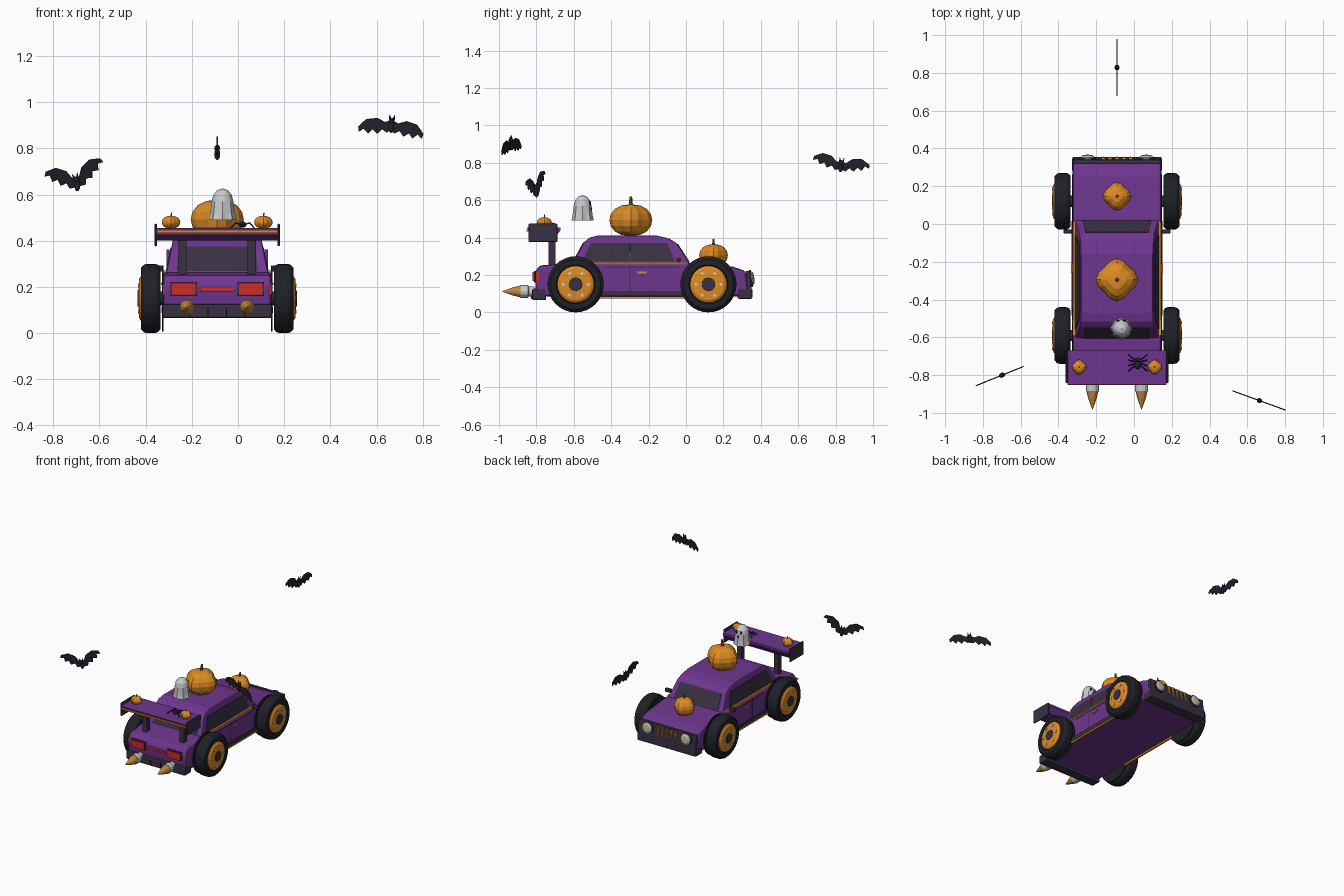
import bpy, bmesh, math
from mathutils import Vector, Matrix

cube = bpy.data.objects.get("Cube")
if cube:
    bpy.data.objects.remove(cube)

CX = -0.09  # centre line of the car


def material(name, rgb):
    m = bpy.data.materials.new(name)
    m.use_nodes = True
    m.diffuse_color = (*rgb, 1)
    m.node_tree.nodes["Principled BSDF"].inputs["Base Color"].default_value = (*rgb, 1)
    return m


PURPLE = material("purple paint", (.155, .036, .275))
TRIM = material("dark trim", (.04, .03, .055))
TYRE = material("tyre rubber", (.014, .015, .021))
ORANGE = material("pumpkin orange", (.73, .26, .018))
RED = material("tail light red", (.62, .025, .016))
PALE = material("pale grey", (.58, .59, .61))
CREAM = material("headlight cream", (.5, .47, .34))
BLACK = material("bat black", (.016, .014, .024))
STEM = material("stem brown", (.22, .11, .025))
GOLD = material("flame gold", (.55, .25, .045))


def finish(name, bm, mat, bevel=0):
    bmesh.ops.recalc_face_normals(bm, faces=bm.faces)
    me = bpy.data.meshes.new(name)
    bm.to_mesh(me)
    bm.free()
    me.materials.append(mat)
    ob = bpy.data.objects.new(name, me)
    bpy.context.collection.objects.link(ob)
    if bevel:
        mod = ob.modifiers.new("bevel", 'BEVEL')
        mod.width, mod.segments, mod.limit_method = bevel, 2, 'ANGLE'
    return ob


def box(name, centre, size, mat, bevel=0):
    bm = bmesh.new()
    bmesh.ops.create_cube(bm, size=1, matrix=Matrix.Translation(centre) @ Matrix.Diagonal((*size, 1)))
    return finish(name, bm, mat, bevel)


def slab(name, corners, thick, mat, xf=Matrix()):
    """Flat polygon thickened evenly about its plane."""
    bm = bmesh.new()
    face = bm.faces.new([bm.verts.new(xf @ Vector(c)) for c in corners])
    face.normal_update()
    n = face.normal.copy()
    bmesh.ops.translate(bm, verts=bm.verts, vec=-n * thick / 2)
    new = bmesh.ops.extrude_face_region(bm, geom=[face], use_keep_orig=True)["geom"]
    bmesh.ops.translate(bm, verts=[v for v in new if isinstance(v, bmesh.types.BMVert)], vec=n * thick)
    return finish(name, bm, mat)


def prism(name, profile, half, mat, bevel=0):
    """Side profile (y, z) spanned across the car; half gives the half width at z."""
    bm = bmesh.new()
    a, b = [[bm.verts.new((CX + s * half(z), y, z)) for y, z in profile] for s in (-1, 1)]
    bm.faces.new(a)
    bm.faces.new(b[::-1])
    for i in range(len(a)):
        bm.faces.new((a[i - 1], a[i], b[i], b[i - 1]))
    return finish(name, bm, mat, bevel)


def lathe(name, profile, origin, axis, mat, n=24, lobe=lambda t, h: 1):
    """Profile (radius, height) spun around an axis."""
    xf = Matrix.Translation(origin) @ Vector(axis).to_track_quat('Z', 'Y').to_matrix().to_4x4()
    bm = bmesh.new()
    rings = []
    for r, h in profile:
        ring = []
        for i in range(n):
            t = math.tau * i / n
            k = r * lobe(t, h)
            ring.append(bm.verts.new(xf @ Vector((k * math.cos(t), k * math.sin(t), h))))
        rings.append(ring)
    for lo, hi in zip(rings, rings[1:]):
        for i in range(n):
            bm.faces.new((lo[i - 1], lo[i], hi[i], hi[i - 1]))
    bmesh.ops.remove_doubles(bm, verts=bm.verts, dist=1e-5)
    return finish(name, bm, mat)


def rod(name, p, q, r, mat, n=12, r2=None):
    p, q = Vector(p), Vector(q)
    length = (q - p).length
    return lathe(name, [(0, 0), (r, 0), (r if r2 is None else r2, length), (0, length)], p, q - p, mat, n)


def ball(name, centre, radii, mat, seg=12):
    bm = bmesh.new()
    bmesh.ops.create_uvsphere(bm, u_segments=seg, v_segments=8, radius=1,
                              matrix=Matrix.Translation(centre) @ Matrix.Diagonal((*radii, 1)))
    return finish(name, bm, mat)


# Body shell, sills and underside
prism("body", [(-.80, .085), (-.81, .21), (-.785, .25), (-.62, .265), (.03, .265),
               (.25, .245), (.32, .22), (.335, .085)], lambda z: .235, PURPLE, .014)
box("rear_bumper", (CX, -.785, .096), (.474, .075, .062), TRIM, .008)
box("front_bumper", (CX, .315, .1), (.474, .08, .055), TRIM, .008)
prism("grille", [(.325, .12), (.352, .12), (.34, .222), (.32, .222)], lambda z: .233, TRIM, .004)

# Cabin with windows set on its sloping sides
def cab(z):
    return .222 - (z - .255) * .2


prism("cabin", [(-.61, .255), (-.545, .375), (-.515, .4), (-.47, .411), (-.16, .411),
                (-.09, .395), (-.05, .37), (.025, .255)], cab, PURPLE, .007)
slab("rear_window", [(CX + s * w, y, z) for s, w, y, z in
     ((-1, .175, -.603, .268), (1, .175, -.603, .268), (1, .165, -.546, .373), (-1, .165, -.546, .373))], .008, TRIM)
slab("windscreen", [(CX + s * w, y, z) for s, w, y, z in
     ((-1, .18, .016, .268), (1, .18, .016, .268), (1, .165, -.046, .364), (-1, .165, -.046, .364))], .008, TRIM)

for s, side in ((-1, "right"), (1, "left")):
    x = lambda d: CX + s * d
    slab(side + "_side_window", [(x(cab(z)), y, z) for y, z in
         ((-.555, .272), (-.06, .272), (-.1, .37), (-.51, .37))], .007, TRIM)
    box(side + "_window_pillar", (x(.213), -.3, .317), (.014, .006, .09), PURPLE)
    box(side + "_belt_stripe", (x(.225), -.29, .266), (.014, .6, .009), ORANGE)
    box(side + "_sill", (x(.236), -.235, .1), (.01, .5, .026), TRIM)
    box(side + "_sill_stripe", (x(.234), -.235, .08), (.012, .5, .011), ORANGE)
    box(side + "_door_seam", (x(.235), -.3, .18), (.003, .004, .14), TRIM)
    box(side + "_door_crease", (x(.235), -.235, .243), (.003, .4, .004), TRIM)
    box(side + "_door_handle", (x(.238), -.235, .213), (.01, .05, .011), ORANGE)
    box(side + "_mirror", (x(.26), -.04, .279), (.045, .02, .026), TRIM, .004)
    # Lights
    box(side + "_tail_light_frame", (x(.145), -.808, .191), (.116, .012, .06), TRIM)
    box(side + "_tail_light", (x(.145), -.812, .191), (.102, .016, .048), RED)
    box(side + "_tail_light_wrap", (x(.233), -.795, .191), (.008, .02, .048), RED)
    ring = lathe(side + "_headlight_ring", [(0, 0), (.045, 0), (.045, .014), (0, .014)], (x(.155), .338, .18),
                 (0, 1, .12), TRIM)
    lathe(side + "_headlight", [(0, 0), (.037, 0), (.037, .018), (.025, .026), (0, .028)],
          (x(.155), .338, .18), (0, 1, .12), CREAM)
    # Exhaust with flame
    lathe(side + "_exhaust", [(0, 0), (.026, 0), (.026, .03), (.034, .035), (.034, .075), (0, .075)],
          (x(.13), -.81, .112), (0, -1, 0), PALE, 12)
    lathe(side + "_exhaust_flame", [(0, 0), (.033, 0), (.022, .045), (0, .105)],
          (x(.13), -.88, .112), (0, -1, 0), GOLD, 12)
    # Spoiler supports and end plates
    box(side + "_spoiler_support", (x(.15), -.717, .328), (.036, .036, .165), TRIM)
    box(side + "_spoiler_end", (x(.266), -.765, .425), (.012, .155, .098), TRIM, .006)
    # Wheels
    for y, end in ((.12, "front"), (-.59, "rear")):
        tag = side + "_" + end
        at, out = (x(.245), y, .15), (s, 0, 0)
        lathe(tag + "_tyre", [(0, .01), (.1, 0), (.133, 0), (.146, .012), (.15, .025), (.15, .06), (.146, .073),
                              (.133, .085), (.104, .085), (.1, .07), (0, .07)], at, out, TYRE, 32)
        lathe(tag + "_rim", [(0, .06), (.1, .06), (.099, .084), (.085, .093), (.045, .096), (0, .096)],
              at, out, ORANGE)
        lathe(tag + "_hub_cap", [(0, .09), (.037, .09), (.035, .1), (0, .1)], at, out, TRIM, 16)
        for i in range(6):
            a = math.tau * i / 6
            lathe(tag + "_bolt", [(0, .085), (.009, .085), (.009, .099), (0, .099)],
                  (at[0], y + .067 * math.cos(a), .15 + .067 * math.sin(a)), out, PALE, 6)
        rod(tag + "_arch_disc", (x(.232), y, .15), (x(.239), y, .15), .142, TYRE, 32)
        rod(tag + "_axle", (x(.2), y, .15), (x(.26), y, .15), .03, TRIM)

box("tail_light_bar", (CX, -.809, .188), (.15, .012, .016), RED)
for i in range(5):
    rod("grille_tooth", (CX + (i - 2) * .036, .344, .212), (CX + (i - 2) * .036, .354, .14), .011, ORANGE, 8, .003)
for i in range(4):
    box("diffuser_fin", (CX + (i - 1.5) * .08, -.824, .09), (.006, .01, .035), TYRE)

# Spoiler wing
prism("spoiler_wing", [(-.85, .455), (-.84, .425), (-.76, .4), (-.7, .4), (-.67, .44), (-.67, .455)],
      lambda z: .262, PURPLE)
box("spoiler_stripe", (CX, -.846, .438), (.52, .012, .011), ORANGE)


def pumpkin(name, x, y, base, r, height):
    prof = [(r * math.sin(math.pi * i / 8) ** .85 if 0 < i < 8 else 0,
             height * (1 - math.cos(math.pi * i / 8)) / 2) for i in range(9)]
    lathe(name, prof, (x, y, base), (0, 0, 1), ORANGE, 16, lambda t, h: .91 + .09 * math.cos(4 * t))
    top = base + height
    rod(name + "_stem", (x, y, top - .08 * r), (x + .06 * r, y, top + .36 * r), .1 * r, STEM, 6, .06 * r)


pumpkin("roof_pumpkin", CX, -.295, .408, .115, .17)
pumpkin("hood_pumpkin", CX, .147, .243, .077, .122)
for s in (-1, 1):
    pumpkin("spoiler_pumpkin", CX + s * .2, -.757, .452, .04, .056)

# Ghost with ruffled hem
GX, GY = -.067, -.553
lathe("ghost", [(0, .505), (.045, .5), (.055, .49), (.05, .52), (.046, .57), (.04, .598), (.024, .618), (0, .627)],
      (GX, GY, 0), (0, 0, 1), PALE, 24, lambda t, h: 1 + .09 * math.cos(8 * t) * max(0, min(1, (.6 - h) * 10)))
for s in (-1, 1):
    ball("ghost_eye", (GX + s * .017, GY + .04, .583), (.008, .006, .012), BLACK)
ball("ghost_mouth", (GX, GY + .045, .553), (.009, .006, .012), BLACK)

# Spider on the spoiler
SX, SY, SZ = .02, -.735, .466
ball("spider_abdomen", (SX, SY - .012, SZ + .004), (.017, .022, .013), BLACK)
ball("spider_head", (SX, SY + .016, SZ), (.011, .012, .009), BLACK)
for s in (-1, 1):
    for i in range(4):
        fan = (i - 1.5) * .5
        hip = (SX, SY + .004 + fan * .01, SZ)
        knee = (SX + s * .03, SY + fan * .035, SZ + .012)
        foot = (SX + s * .05, SY + fan * .06, SZ - .01)
        rod("spider_upper_leg", hip, knee, .003, BLACK, 6)
        rod("spider_lower_leg", knee, foot, .003, BLACK, 6)

# Bats: scalloped wings raised by a dihedral angle around a small body
WING = [(0, .018), (.03, .012), (.065, .03), (.115, .026), (.152, -.006), (.15, -.028), (.128, -.014),
        (.108, -.036), (.088, -.018), (.066, -.038), (.044, -.018), (.022, -.034), (0, -.02)]
for pos, yaw, roll, lift in (((.664, -.935, .903), -20, -6, -7),
                             ((-.698, -.8, .65), 22, 13, 34),
                             ((CX, .828, .785), 90, -9, 13)):
    xf = Matrix.Translation(pos) @ Matrix.Rotation(math.radians(yaw), 4, 'Z') \
        @ Matrix.Rotation(math.radians(-roll), 4, 'Y')
    for s in (-1, 1):
        tilt = xf @ Matrix.Rotation(math.radians(-s * lift), 4, 'Y')
        slab("bat_wing", [(s * u, 0, v) for u, v in WING], .006, BLACK, tilt)
        rod("bat_ear", xf @ Vector((s * .008, 0, .022)), xf @ Vector((s * .012, 0, .043)), .006, BLACK, 6, .001)
    ball("bat_body", xf @ Vector((0, 0, -.01)), (.013, .013, .026), BLACK)
    ball("bat_head", xf @ Vector((0, 0, .016)), (.013, .013, .013), BLACK)
